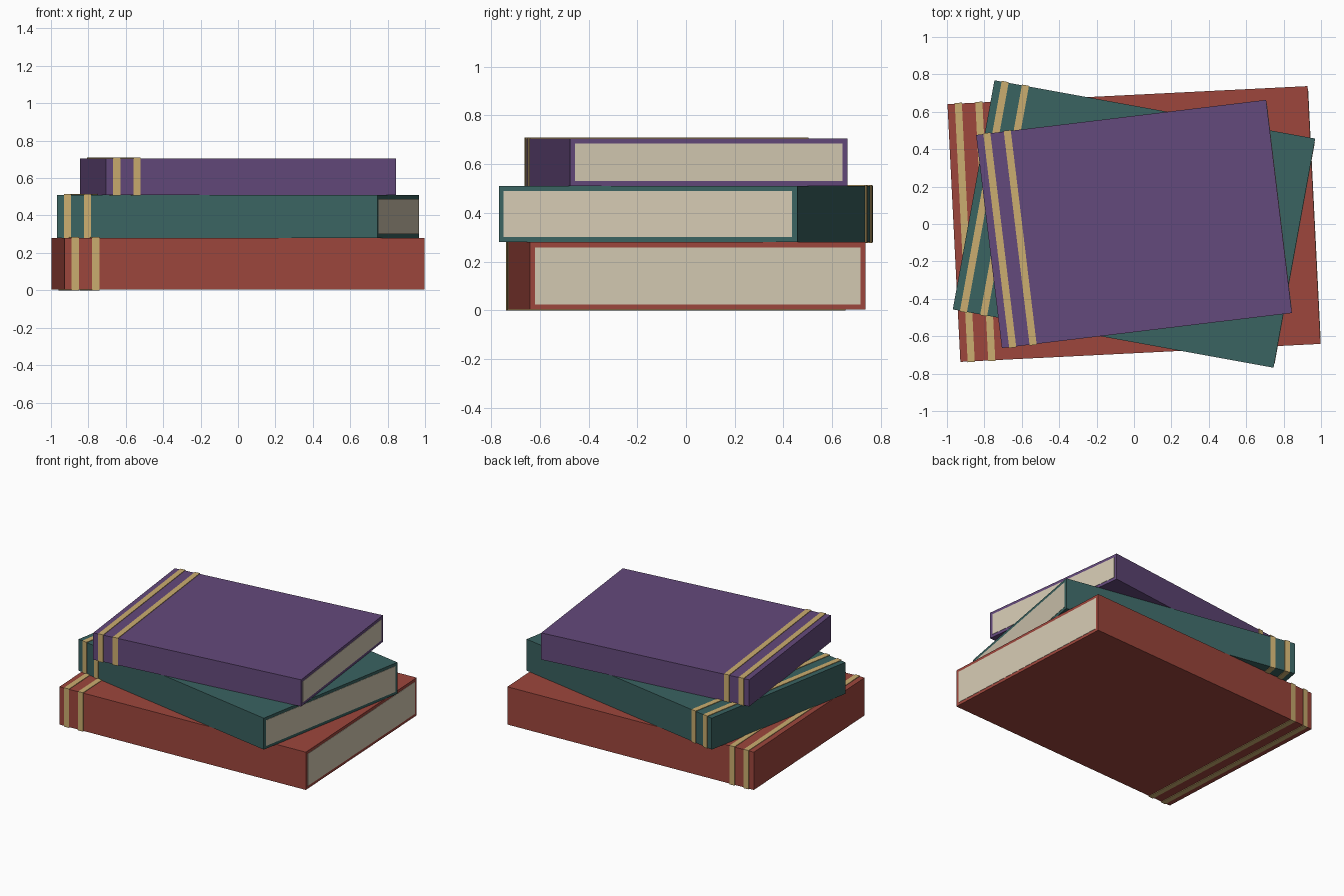
import bpy
from math import radians
from mathutils import Matrix, Vector

if "Cube" in bpy.data.objects:
    bpy.data.objects.remove(bpy.data.objects["Cube"])


def material(name, rgb):
    m = bpy.data.materials.new(name)
    m.diffuse_color = (*rgb, 1)
    m.use_nodes = True
    m.node_tree.nodes["Principled BSDF"].inputs["Base Color"].default_value = m.diffuse_color
    return m


def box(name, lo, hi, turn, mat):
    """Box between two corners in book space, turned about the z axis."""
    lo, hi = Vector(lo), Vector(hi)
    bpy.ops.mesh.primitive_cube_add(size=1)
    ob = bpy.context.object
    ob.name = name
    ob.data.transform(Matrix.Translation((lo + hi) / 2) @ Matrix.Diagonal((*(hi - lo), 1)))
    ob.rotation_euler.z = radians(turn)
    ob.data.materials.append(mat)
    return ob


paper = material("paper", (0.66, 0.59, 0.45))
gold = material("gold", (0.60, 0.42, 0.16))

BOARD = 0.021    # cover thickness around the pages
PROUD = 0.004    # how far the bands stand out
BAND_W = 0.038

# name, length, depth, bottom, top, turn in degrees, cover colour
books = [
    ("bottom", 1.928, 1.38, 0.004, 0.28, 2.86, (0.34, 0.062, 0.046)),
    ("middle", 1.743, 1.245, 0.28, 0.51, -10.3, (0.042, 0.125, 0.120)),
    ("top", 1.562, 1.148, 0.51, 0.705, 6.9, (0.127, 0.067, 0.200)),
]

for name, length, depth, z0, z1, turn, rgb in books:
    x, y = length / 2, depth / 2
    cover = material(name + "_cover_colour", rgb)
    # closed cover, with the page edges showing at the right end
    box(name + "_book_cover", (-x, -y, z0), (x, y, z1), turn, cover)
    box(name + "_book_pages", (-x + 0.1, -y + BOARD, z0 + BOARD),
        (x + 0.002, y - BOARD, z1 - BOARD), turn, paper)
    # two gold bands wrapped around the book near the spine
    for i, offset in enumerate((0.058, 0.168), 1):
        c = -x + offset
        box(f"{name}_book_band_{i}", (c - BAND_W / 2, -y - PROUD, z0 - PROUD),
            (c + BAND_W / 2, y + PROUD, z1 + PROUD), turn, gold)
